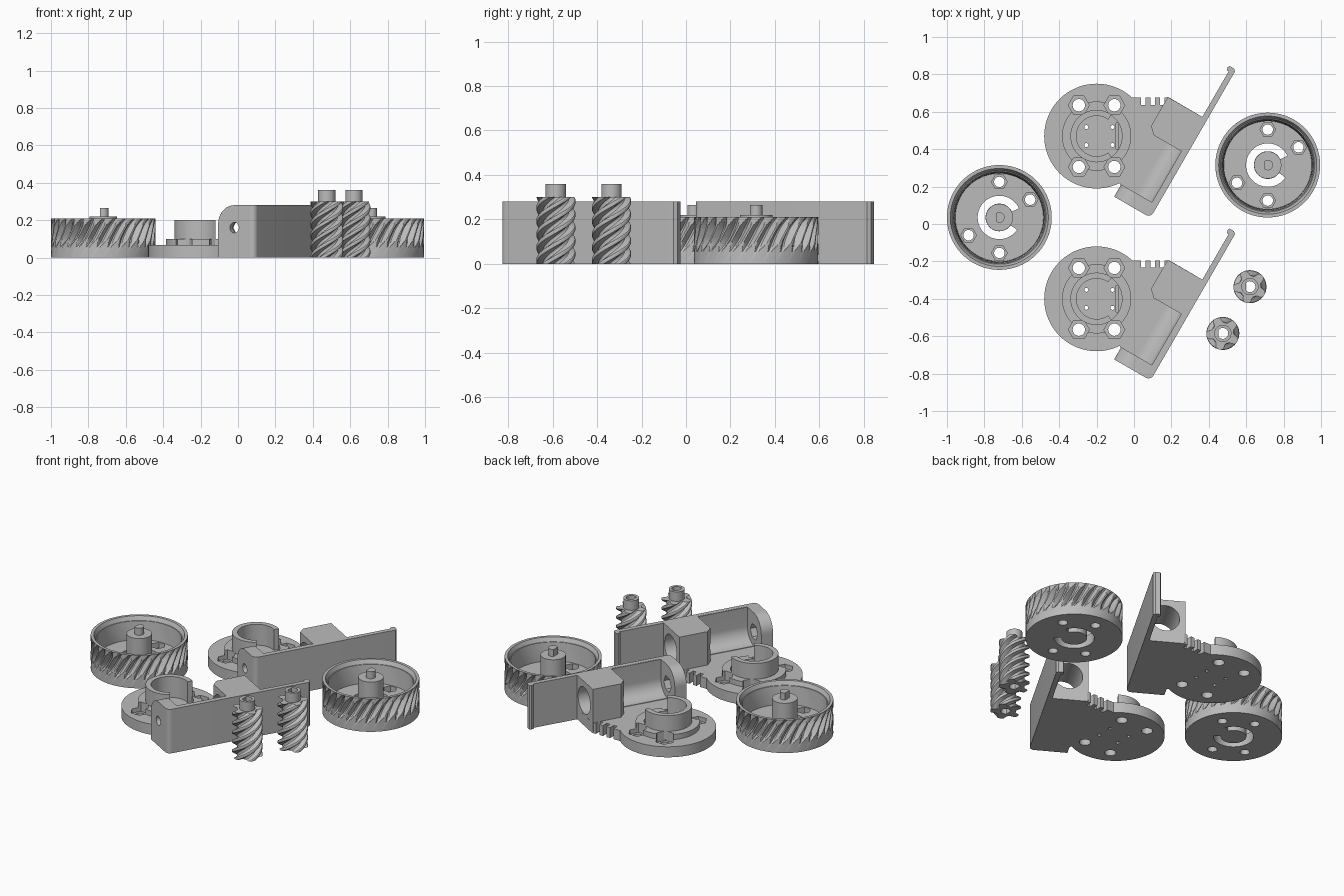
import bpy, bmesh, math
from mathutils import Matrix, Vector

if "Cube" in bpy.data.objects:
    bpy.data.objects.remove(bpy.data.objects["Cube"])

grey = bpy.data.materials.new("grey_plastic")
grey.diffuse_color = (0.5, 0.5, 0.5, 1)
grey.use_nodes = True
grey.node_tree.nodes["Principled BSDF"].inputs["Base Color"].default_value = grey.diffuse_color
TAU = 2 * math.pi


def arc(r, a0, a1, n, cx=0, cy=0):
    return [(cx + r * math.cos(math.radians(a0 + (a1 - a0) * i / n)),
             cy + r * math.sin(math.radians(a0 + (a1 - a0) * i / n))) for i in range(n + 1)]


def ngon(r, n, cx=0, cy=0):
    return arc(r, 0, 360, n, cx, cy)[:-1]


def finish(name, bm):
    bmesh.ops.recalc_face_normals(bm, faces=bm.faces[:])
    me = bpy.data.meshes.new(name)
    bm.to_mesh(me)
    bm.free()
    me.materials.append(grey)
    ob = bpy.data.objects.new(name, me)
    bpy.context.collection.objects.link(ob)
    return ob


def prism(name, pts, lo, hi, matrix=Matrix(), along_x=False):
    """Extrude an outline along z, or along local x."""
    bm = bmesh.new()
    rings = []
    for h in (lo, hi):
        rings.append([bm.verts.new(matrix @ Vector((h, a, b) if along_x else (a, b, h)))
                      for a, b in pts])
    n = len(pts)
    bm.faces.new(rings[0][::-1])
    bm.faces.new(rings[1])
    for i in range(n):
        j = (i + 1) % n
        bm.faces.new((rings[0][i], rings[0][j], rings[1][j], rings[1][i]))
    return finish(name, bm)


def surface(name, rows, n, radius, twist):
    """Closed turned body; rows are (r, z, is_threaded)."""
    bm = bmesh.new()
    rings = []
    for r, z, cut in rows:
        ring = []
        for i in range(n):
            t = TAU * i / n + twist(z)
            q = radius(i, z) if cut else r
            ring.append(bm.verts.new((q * math.cos(t), q * math.sin(t), z)))
        rings.append(ring)
    for a, b in zip(rings, rings[1:]):
        for i in range(n):
            j = (i + 1) % n
            bm.faces.new((a[i], a[j], b[j], b[i]))
    bm.faces.new(rings[0][::-1])
    bm.faces.new(rings[-1])
    return finish(name, bm)


def combine(ob, others, op='DIFFERENCE'):
    for o in others:
        m = ob.modifiers.new("cut", 'BOOLEAN')
        m.operation, m.object, m.solver = op, o, 'EXACT'
    bpy.context.view_layer.update()
    dg = bpy.context.evaluated_depsgraph_get()
    me = bpy.data.meshes.new_from_object(ob.evaluated_get(dg))
    ob.modifiers.clear()
    ob.data = me
    for o in others:
        bpy.data.objects.remove(o)
    return ob


def place(parts, spots):
    for ob in parts:
        for k, (x, y) in enumerate(spots):
            o = ob if k == 0 else ob.copy()
            if k:
                bpy.context.collection.objects.link(o)
            o.location = (x, y, 0)


# ---- Gear wheel: dished body with throated helical teeth
TEETH, S = 30, 12


def wheel_r(i, z):
    s = abs((i % S) / S - 0.5) * 2
    depth = math.sqrt(max(0, 0.01 - (z - 0.135) ** 2)) - 0.066
    return 0.28 - max(0, min(depth, 0.032) - 0.045 * max(0, s - 0.15))


rows = [(0.28, 0, False)] + [(0.28, 0.055 + 0.155 * k / 14, True) for k in range(15)]
rows += [(0.262, 0.21, False), (0.25, 0.185, False), (0.245, 0.185, False), (0.235, 0.07, False)]
wheel = surface("gear_wheel", rows, TEETH * S, wheel_r, lambda z: 2.06 * z)
cutters = []
for a in (90, 30, 210, 270):
    x, y = 0.19 * math.cos(math.radians(a)), 0.19 * math.sin(math.radians(a))
    cutters.append(prism("c", ngon(0.028, 24, x, y), -0.1, 0.3))
    cutters.append(prism("c", ngon(0.042, 6, x, y), 0.035, 0.3))
cutters.append(prism("c", arc(0.116, 25, 325, 40) + arc(0.074, 325, 25, 40), -0.1, 0.3))
combine(wheel, cutters)
hub = prism("wheel_hub", ngon(0.073, 40), 0.02, 0.22)
d_shaft = prism("wheel_d_shaft", arc(0.028, -130, 130, 24), 0.2, 0.265)
place([wheel, hub, d_shaft], [(0.715, 0.315), (-0.72, 0.035)])

# ---- Worm gear: five-start thread, collar and keyed bore
STARTS, W = 5, 12


def worm_r(i, z):
    s = abs((i % W) / W - 0.5) * 2
    return 0.088 - 0.03 * min(1, max(0, (s - 0.3) / 0.4))


rows = [(0, 0.3 * k / 36, True) for k in range(37)]
worm = surface("worm_gear", rows, STARTS * W, worm_r, lambda z: TAU * z / 0.295)
bore = arc(0.029, -140, 140, 24)
combine(worm, [prism("c", bore, -0.1, 0.5)])
collar = combine(prism("worm_collar", ngon(0.046, 36), 0.298, 0.36), [prism("c", bore, 0.2, 0.5)])
place([worm, collar], [(0.62, -0.335), (0.475, -0.585)])

# ---- Motor bracket, built around the centre of its round base
CX, CY = -0.2, -0.4
U, N = Vector((0.5, 0.8660254, 0)), Vector((-0.8660254, 0.5, 0))
F = Matrix(((U.x, N.x, 0, -CX), (U.y, N.y, 0, -CY), (0, 0, 1, 0), (0, 0, 0, 1)))


def P(u, n):
    v = F @ Vector((u, n, 0))
    return (v.x, v.y)


# Round base joined to the plate under the motor
base = prism("bracket_base", ngon(0.28, 96), 0, 0.067)
web = prism("w", [(0, 0), P(-0.61, -0.27), P(-0.61, -0.475), P(-0.075, -0.475),
                  (0.39, 0.205), (0.17, 0.205)], 0, 0.067)
ring = prism("r", ngon(0.185, 72), 0.03, 0.1)
combine(base, [web, ring], 'UNION')
cutters = [prism("c", ngon(0.136, 64), 0.067, 0.3)]
for sx in (-1, 1):
    for sy in (-1, 1):
        x, y = sx * 0.095, sy * 0.165
        cutters.append(prism("c", ngon(0.033, 24, x, y), -0.1, 0.3))
        cutters.append(prism("c", ngon(0.056, 6, x, y), 0.04, 0.3))
        cutters.append(prism("c", ngon(0.011, 12, 0.015 + sx * 0.07, sy * 0.048), -0.1, 0.3))
for x in (0.25, 0.30, 0.35):  # cable notches
    cutters.append(prism("c", [(x - 0.012, 0.167), (x + 0.012, 0.167),
                               (x + 0.012, 0.3), (x - 0.012, 0.3)], -0.1, 0.3))
cutters.append(prism("c", [(0.105, -0.07), (0.117, -0.07), (0.117, 0.07), (0.105, 0.07)], 0.03, 0.3))
combine(base, cutters)

# Open collar for the wheel bearing
bearing = prism("bearing_collar", arc(0.14, 55, 305, 48) + arc(0.108, 305, 55, 48), 0.05, 0.2)

# Long side wall with a rounded corner and a lip at its far end
corner = arc(0.03, 180, 270, 6, -0.65, -0.465)
plan = corner + [(0.222, -0.495), (0.234, -0.483), (0.234, -0.455), (0.222, -0.449),
                 (0.206, -0.455), (0.206, -0.465), (-0.68, -0.465)]
wall = prism("side_wall", plan, 0, 0.28, F)

# End plate with rounded top corner and axle hole
profile = [(-0.466, 0), (-0.27, 0)] + arc(0.1, 0, 90, 12, -0.37, 0.18) + [(-0.466, 0.28)]
end_plate = prism("end_plate", profile, -0.68, -0.605, F, True)
combine(end_plate, [prism("c", ngon(0.028, 24, -0.37, 0.16), -0.8, -0.5, F, True),
                    prism("c", ngon(0.05, 6, -0.37, 0.16), -0.645, -0.5, F, True)])

# Curved clearance trough beside the worm
profile = [(-0.47, 0.03), (-0.37, 0.03)] + arc(0.09, 270, 180, 14, -0.37, 0.16) + \
          [(-0.46, 0.279), (-0.47, 0.279)]
trough = prism("worm_trough", profile, -0.607, -0.285, F, True)

# Motor block with a tunnel through it
block = prism("motor_block", [(-0.29, -0.475), (-0.075, -0.475), (-0.075, -0.252),
                              (-0.255, -0.252), (-0.29, -0.29)], 0.01, 0.28, F)
combine(block, [prism("c", ngon(0.083, 40, -0.37, 0.16), -0.5, 0.1, F, True)])

place([base, bearing, wall, end_plate, trough, block], [(CX, CY), (CX, CY + 0.87)])

# ---- Smooth the round faces, keep the edges sharp
bpy.ops.object.select_all(action='SELECT')
bpy.context.view_layer.objects.active = wheel
bpy.ops.object.shade_smooth_by_angle(angle=math.radians(30))
